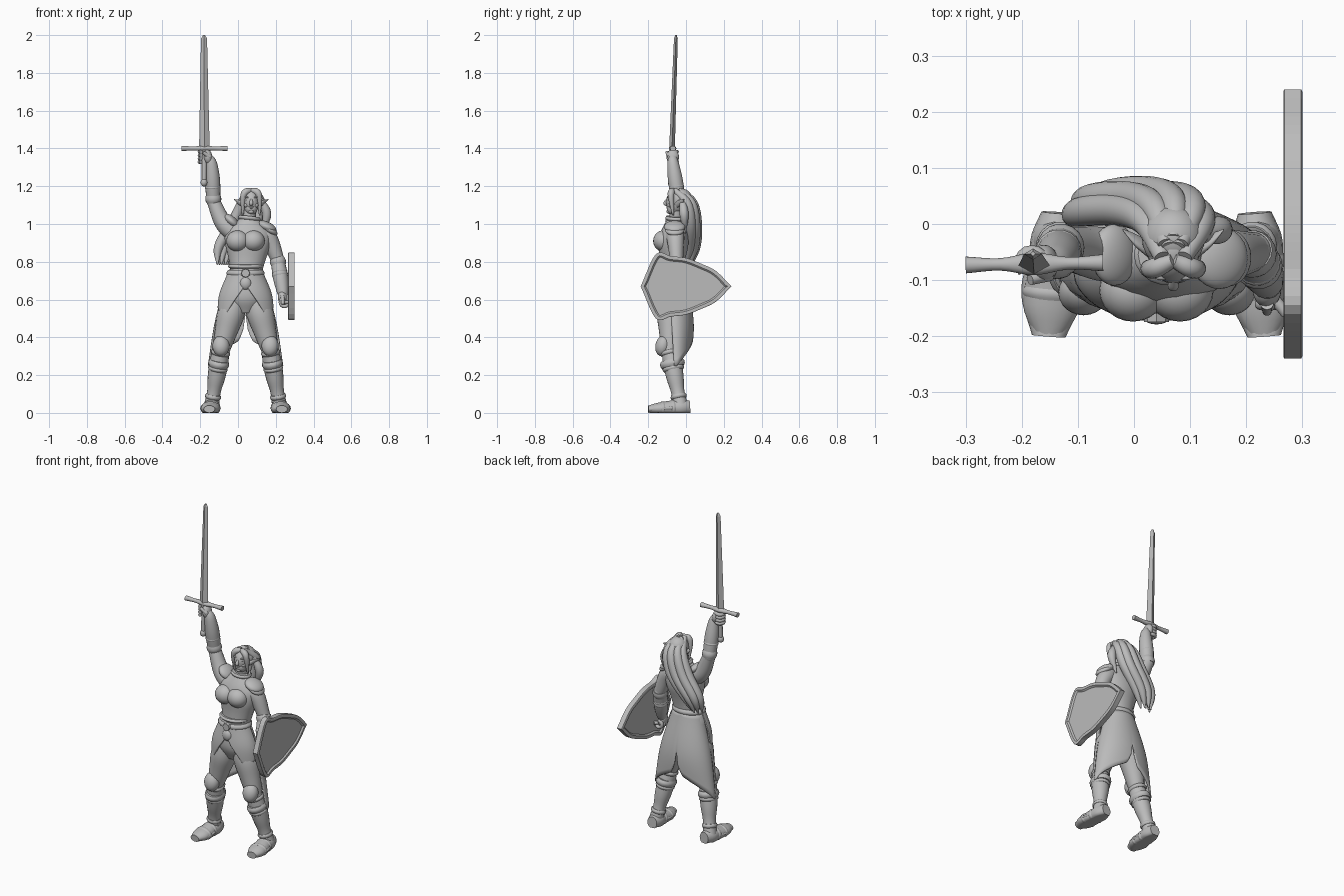
import bpy, bmesh, math
from mathutils import Vector

cube = bpy.data.objects.get("Cube")
if cube:
    bpy.data.objects.remove(cube, do_unlink=True)

grey = bpy.data.materials.new("plain_grey")
grey.use_nodes = True
grey.diffuse_color = (0.5, 0.5, 0.5, 1)
grey.node_tree.nodes["Principled BSDF"].inputs["Base Color"].default_value = grey.diffuse_color


def vec(x, y, z):
    return Vector((x, y, z))


def sample(values, t):
    """Smooth curve through evenly spaced numbers or points, t from start to end."""
    first = values[0] * 2 - values[1]
    last = values[-1] * 2 - values[-2]
    padded = [first, *values, last]
    place = t * (len(values) - 1)
    k = min(int(place), len(values) - 2)
    f = place - k
    a, b, c, d = padded[k:k + 4]
    return b + (c - a) * (f / 2) + (a * 2 - b * 5 + c * 4 - d) * (f * f / 2) + (b * 3 - a - c * 3 + d) * (f ** 3 / 2)


def finish(name, bm, smooth=True, solid=0):
    bmesh.ops.recalc_face_normals(bm, faces=bm.faces)
    for face in bm.faces:
        face.smooth = smooth and len(face.verts) < 5
    mesh = bpy.data.meshes.new(name)
    bm.to_mesh(mesh)
    bm.free()
    mesh.materials.append(grey)
    ob = bpy.data.objects.new(name, mesh)
    bpy.context.collection.objects.link(ob)
    if solid:
        ob.modifiers.new("thickness", 'SOLIDIFY').thickness = solid
    return ob


def bridge(bm, loop, other):
    for k in range(len(loop)):
        bm.faces.new((loop[k - 1], loop[k], other[k], other[k - 1]))


def tube(name, path, widths, depths=None, sides=18, steps=16, smooth=True):
    """Body that follows a path, with its own width and depth profile."""
    bm = bmesh.new()
    loops = []
    points = [sample(path, i / steps) for i in range(steps + 1)]
    across = None
    for i, point in enumerate(points):
        along = (points[min(i + 1, steps)] - points[max(i - 1, 0)]).normalized()
        if across is None:
            across = vec(0, 1, 0) if abs(along.x) > abs(along.y) + abs(along.z) else vec(1, 0, 0)
        across = (across - along * across.dot(along)).normalized()
        out = along.cross(across)
        width = max(sample(widths, i / steps), .001)
        depth = max(sample(depths or widths, i / steps), .001)
        loop = []
        for k in range(sides):
            angle = math.tau * k / sides
            p = point + across * math.cos(angle) * width + out * math.sin(angle) * depth
            p.z = max(p.z, 0)
            loop.append(bm.verts.new(p))
        loops.append(loop)
    for loop, other in zip(loops, loops[1:]):
        bridge(bm, loop, other)
    bm.faces.new(loops[0])
    bm.faces.new(loops[-1])
    return finish(name, bm, smooth)


def strap(name, start, end, t, radius, length, squash=1):
    """Rounded cuff around the limb from start to end, at fraction t."""
    middle = start.lerp(end, t)
    half = (end - start).normalized() * length / 2
    widths = [radius * g for g in (.9, 1, 1, .9)]
    return tube(name, [middle - half, middle + half], widths, [w * squash for w in widths], steps=6)


def blob(name, loc, size, pitch=0, roll=0):
    bm = bmesh.new()
    bmesh.ops.create_uvsphere(bm, u_segments=24, v_segments=14, radius=1)
    ob = finish(name, bm)
    ob.location, ob.scale = loc, size
    ob.rotation_euler = (math.radians(pitch), math.radians(roll), 0)
    return ob


def drape(name, top, bottom, centres, widths, depths, start, sweep, hem):
    """Open cloth panel around the hips; hem(t) is its length by column."""
    bm = bmesh.new()
    columns, rows = 48, 14
    grid = []
    for i in range(columns + 1):
        angle = math.radians(start + sweep * i / columns)
        column = []
        for j in range(rows + 1):
            s = hem(i / columns) * j / rows
            x = waist.x + sample(widths, s) * math.cos(angle)
            y = sample(centres, s) + sample(depths, s) * math.sin(angle)
            column.append(bm.verts.new((x, y, top + (bottom - top) * s)))
        grid.append(column)
    for a, b in zip(grid, grid[1:]):
        for j in range(rows):
            bm.faces.new((a[j], a[j + 1], b[j + 1], b[j]))
    return finish(name, bm, solid=.01)


# Torso, belt and hips
waist = vec(.04, -.085, .74)
crotch = vec(.04, -.08, .53)
throat = vec(.06, -.055, 1.03)
head = vec(.07, -.05, 1.12)
tube("torso", [vec(.04, -.085, .68), throat], [.095, .085, .1, .12, .12, .045], [.07, .065, .07, .08, .07, .04])
tube("hips", [crotch, waist], [.05, .11, .115, .09], [.05, .08, .08, .07])
for side in (-1, 1):
    blob("bust", (waist.x + side * .042, -.118, .91), (.06, .056, .056))
strap("belt", crotch, waist, 1, .1, .035, .8)
strap("bodice_hem", crotch, waist, 1.17, .092, .02, .8)
tube("buckle", [vec(.04, -.155, .74), vec(.04, -.175, .74)], [.024, .022], sides=8, steps=1, smooth=False)
blob("belt_flap", (.04, -.155, .685), (.032, .024, .035))
tube("neck", [vec(.055, -.055, 1), head], [.036, .032])
strap("collar", throat, head, 0, .06, .02, .9)


# Cloth: back skirt with a centre slit, and pointed front panels
def skirt_hem(t):
    off_centre = abs(t - .5) * 2
    slit = min(off_centre / .13, 1)
    return .44 + .3 * math.sqrt(slit) + .26 * max(0, min((off_centre - .13) / .75, 1))


def panel_hem(t):
    return 1 - .75 * (1 - 2 * t) if t < .5 else 1.25 - t / 2


drape("skirt", .74, .25, [-.08, -.06, -.05], [.09, .16, .2], [.07, .1, .08], -10, 200, skirt_hem)
for side in (-1, 1):
    drape("front_panel", .74, .51, [waist.y, waist.y], [.095, .14, .15], [.075, .09, .085],
          270, side * 95, panel_hem)

# Legs, mirrored about the body's centre line
for side in (-1, 1):
    hip, knee, ankle, heel, toe = [vec(waist.x + side * x, y, z) for x, y, z in (
        (.05, -.08, .63), (.13, -.085, .33), (.18, -.03, .04), (.175, .02, .03), (.192, -.2, .02))]
    tube("thigh", [hip, knee], [.06, .073, .06, .045])
    tube("shin", [knee, ankle], [.045, .05, .046, .036, .04])
    blob("knee_joint", knee, (.045, .045, .045))
    blob("knee_guard", knee + vec(0, -.037, .025), (.045, .04, .056), pitch=-12)
    strap("knee_strap", knee, ankle, .04, .051, .022, 1.1)
    strap("boot_cuff", knee, ankle, .24, .055, .036, 1.2)
    strap("boot_trim", knee, ankle, .33, .052, .022, 1.1)
    strap("ankle_strap", knee, ankle, .84, .043, .022)
    tube("foot", [heel, toe], [.03, .045, .045, .05, .048, .025], [.035, .045, .042, .036, .03, .018])
    strap("front_foot_strap", heel, toe, .65, .053, .024, .7)
    strap("rear_foot_strap", heel, toe, .4, .049, .024, .88)
    tube("sole", [heel * 1, toe * 1], [.03, .045, .055, .03], [.026, .02, .014, .02], sides=12)

# Arms: the right one raised, the left one lowered
right_palm, left_palm = vec(-.16, -.07, 1.355), vec(.237, -.116, .605)
arms = {
    "right": ([vec(-.01, -.06, .94), vec(-.08, -.05, 1.01), vec(-.13, -.04, 1.12)], vec(-.14, -.067, 1.31), right_palm),
    "left": ([vec(.12, -.06, .97), vec(.17, -.055, .91), vec(.21, -.05, .81)], vec(.235, -.1, .65), left_palm),
}
for side, (upper, wrist, palm) in arms.items():
    elbow = upper[-1]
    tube(side + "_upper_arm", upper, [.045, .048, .042, .035])
    blob(side + "_elbow", elbow, (.036, .036, .036))
    tube(side + "_forearm", [elbow, wrist, palm], [.036, .04, .032, .025, .025])
    strap(side + "_elbow_cuff", elbow, wrist, .07, .042, .04)
    strap(side + "_bracer_trim", elbow, wrist, .4, .041, .018)
    strap(side + "_wrist_cuff", elbow, wrist, .87, .033, .027)
    blob(side + "_palm", palm, (.025, .033, .041), roll=-10)


def fingers(name, centre, axis, across):
    """Four fingers curled around a bar that runs along the axis."""
    for i in range(4):
        knuckle = centre + axis * (i - 1.5) * .018
        curl = [knuckle + (across * math.cos(a) + axis.cross(across) * math.sin(a)) * .022
                for a in (0, 1, 2, 3, 4)]
        tube(name, curl, [.011, .01], sides=10, steps=10)


up, forward = vec(0, 0, 1), vec(0, -1, 0)
fingers("right_finger", right_palm + vec(-.022, 0, 0), up, vec(1, 0, 0))
fingers("left_finger", left_palm + vec(.01, 0, -.02), forward, up)
tube("right_thumb", [right_palm + vec(.01, -.02, 0), right_palm + vec(-.025, -.03, .025)], [.012, .009])
tube("left_thumb", [left_palm + vec(0, -.025, .015), left_palm + vec(0, -.04, -.03)], [.012, .008])

# Shoulder plates
blob("left_shoulder_plate", (.152, -.06, .985), (.055, .056, .027), roll=25)
blob("left_shoulder_rim", (.165, -.06, .97), (.05, .052, .022), roll=32)
blob("right_shoulder_plate", (-.035, -.055, 1.015), (.05, .055, .026), roll=42)

# Head and face
blob("skull", head, (.046, .056, .064), pitch=-12)
blob("jaw", head + vec(0, -.018, -.035), (.034, .034, .037), pitch=-15)
blob("chin", head + vec(0, -.04, -.054), (.015, .013, .012))
tube("nose", [head + vec(0, -.046, .015), head + vec(0, -.06, -.01), head + vec(0, -.05, -.02)], [.005, .01, .006])
for z in (-.028, -.034):
    blob("lip", head + vec(0, -.048, z), (.014, .006, .004))
for side in (-1, 1):
    blob("eye", head + vec(side * .019, -.043, .006), (.01, .006, .005))
    blob("brow", head + vec(side * .02, -.043, .021), (.015, .007, .004), roll=side * -10)
    blob("cheek", head + vec(side * .024, -.032, -.02), (.014, .014, .013))
    tube("ear", [head + vec(side * .04, 0, -.02), head + vec(side * .09, .04, .01)], [.01, .007, .001], [.014, .015, .002])

# Hair: cap, side locks and a long mane swept to one side
crown = head + vec(0, .01, .06)
blob("hair_cap", head + vec(0, .025, .008), (.056, .058, .06), pitch=-14)
for side in (-1, 1):
    tube("fringe_lock", [crown + vec(0, -.025, 0), head + vec(side * .04, -.03, .035), head + vec(side * .045, -.018, -.075)],
         [.012, .018, .014, .004])
mane = [crown, vec(.07, .025, 1.11), vec(.03, .045, 1), vec(-.05, .04, .88), vec(-.08, .02, .785)]
spread = [.02, .05, .062, .052, .03]
for i in range(7):
    k = i / 3 - 1
    lift = vec(0, .012 * (i % 2) - .02 * k * k, 0)
    path = [point + lift + vec(width * k, 0, 0) for point, width in zip(mane, spread)]
    tube("hair_lock", path, [.014, .025, .028, .025, .004], steps=24)
tube("left_side_lock", [vec(.12, -.02, 1.13), vec(.152, -.01, 1.05), vec(.125, -.005, .95)], [.014, .024, .004])

# Sword
hilt, point = vec(-.178, -.074, 1.4), vec(-.18, -.053, 2)
shoulder = hilt.lerp(point, .97)
tube("blade", [hilt, shoulder], [.028, .016], [.015, .01], sides=4, steps=1, smooth=False)
tube("blade_tip", [shoulder, point], [.016, .005], [.01, .004], sides=4, steps=1, smooth=False)
tube("crossguard", [vec(-.3, -.073, 1.4), vec(-.055, -.069, 1.4)], [.015, .011, .02, .011, .015], [.014, .011, .014, .011, .014])
pommel = vec(-.18, -.078, 1.22)
tube("grip", [hilt, pommel], [.014, .012])
blob("pommel", pommel, (.018, .018, .021))

# Shield with a raised rim on both faces
half_heights = [0, .17, .16, .15, .12, .08, 0]
edge = [(.48 * i / 30 - .24, sample(half_heights, i / 30)) for i in range(31)]
outline = [(y, .67 + h) for y, h in edge] + [(y, .67 - h) for y, h in edge[-2:0:-1]]
bm = bmesh.new()
inner, outer = [[bm.verts.new((x, y, z)) for y, z in outline] for x in (.268, .298)]
bridge(bm, inner, outer)
plates = [bm.faces.new(inner), bm.faces.new(outer)]
bmesh.ops.recalc_face_normals(bm, faces=bm.faces)
for width, depth in ((.004, .002), (.014, 0), (.008, -.008)):
    bmesh.ops.inset_individual(bm, faces=plates, thickness=width, depth=depth)
finish("shield", bm, False)
tube("shield_grip", [vec(.272, -.16, .585), vec(.245, -.12, .585), vec(.272, -.08, .585)], [.01, .01])
strap("shield_strap", elbow, wrist, .5, .042, .025)
